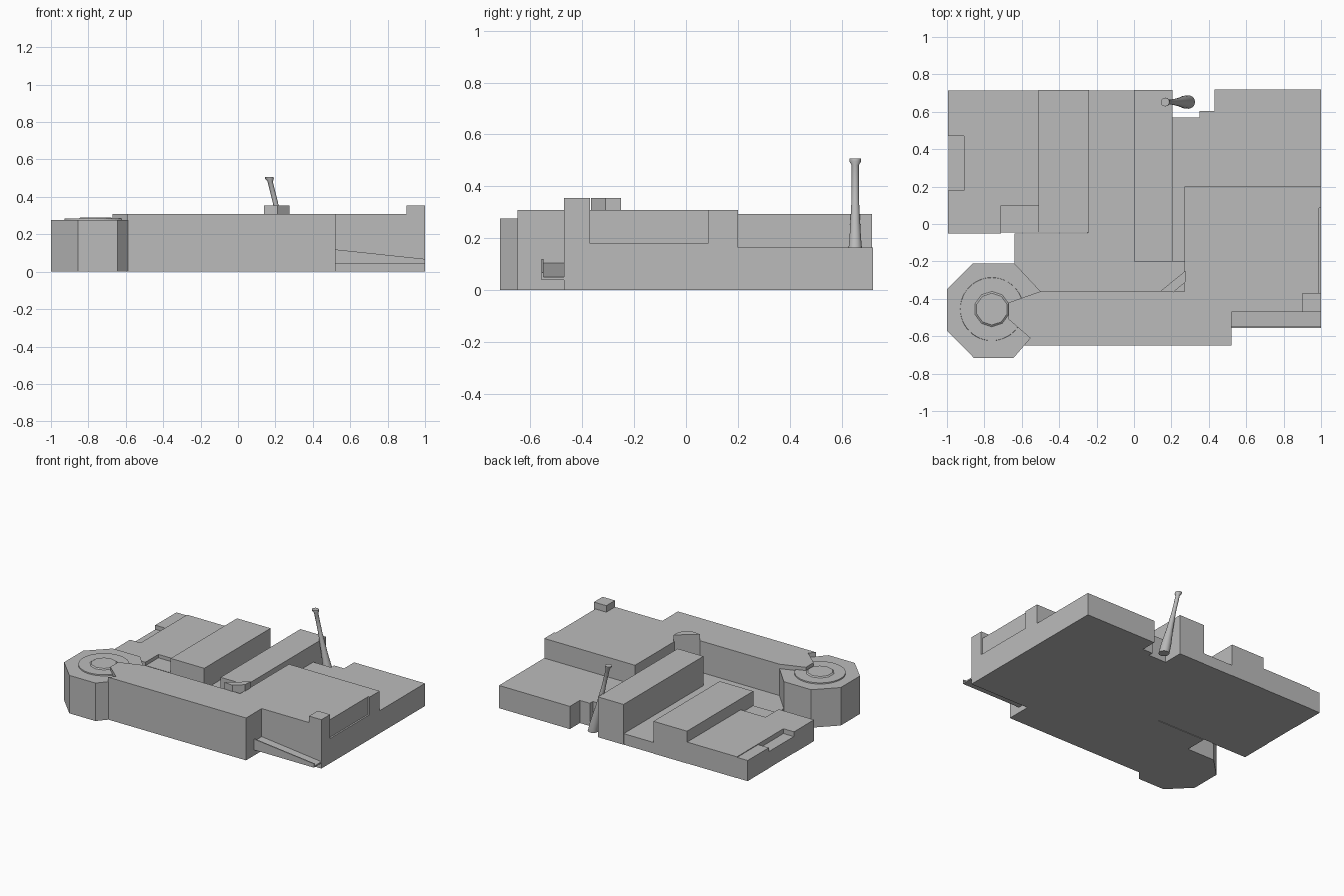
import bpy, bmesh, math
from mathutils import Vector

cube = bpy.data.objects.get("Cube")
if cube:
    bpy.data.objects.remove(cube, do_unlink=True)

grey = bpy.data.materials.new("plain grey")
grey.use_nodes = True
colour = (0.5, 0.5, 0.5, 1)
grey.diffuse_color = colour
grey.node_tree.nodes["Principled BSDF"].inputs["Base Color"].default_value = colour


def finish(name, bm):
    bmesh.ops.recalc_face_normals(bm, faces=bm.faces)
    mesh = bpy.data.meshes.new(name)
    bm.to_mesh(mesh)
    bm.free()
    mesh.materials.append(grey)
    obj = bpy.data.objects.new(name, mesh)
    bpy.context.collection.objects.link(obj)
    return obj


def prism(name, outline, z0, z1):
    """Extrude a plan outline upward from z0 to z1."""
    bm = bmesh.new()
    face = bm.faces.new([bm.verts.new((x, y, z0)) for x, y in outline])
    ext = bmesh.ops.extrude_face_region(bm, geom=[face])
    verts = [g for g in ext["geom"] if isinstance(g, bmesh.types.BMVert)]
    bmesh.ops.translate(bm, verts=verts, vec=(0, 0, z1 - z0))
    return finish(name, bm)


def box(name, x0, x1, y0, y1, z0, z1):
    return prism(name, [(x0, y0), (x1, y0), (x1, y1), (x0, y1)], z0, z1)


def side_prism(name, profile, y0, y1):
    """Extrude an x-z profile along y."""
    bm = bmesh.new()
    face = bm.faces.new([bm.verts.new((x, y0, z)) for x, z in profile])
    ext = bmesh.ops.extrude_face_region(bm, geom=[face])
    verts = [g for g in ext["geom"] if isinstance(g, bmesh.types.BMVert)]
    bmesh.ops.translate(bm, verts=verts, vec=(0, y1 - y0, 0))
    return finish(name, bm)


def cone(name, centre, r0, r1, z0, z1, sides):
    bm = bmesh.new()
    bmesh.ops.create_cone(bm, cap_ends=True, segments=sides, radius1=r0, radius2=r1, depth=z1 - z0)
    bmesh.ops.translate(bm, verts=bm.verts, vec=(*centre, (z0 + z1) / 2))
    return finish(name, bm)


# Front wing joined to the tall east building
main = prism("front_and_east_building", [
    (-0.59, -0.65), (0.52, -0.65), (0.52, -0.47), (1, -0.47), (1, 0.2), (0.27, 0.2),
    (0.27, -0.36), (-0.5, -0.36), (-0.67, -0.42), (-0.67, -0.51), (-0.555, -0.61)], 0, 0.308)

# Shallow recess in the east wall
cutter = box("recess_cutter", 0.988, 1.1, -0.37, 0.085, 0.18, 0.4)
cutter.hide_render = True
cutter.hide_viewport = True
cut = main.modifiers.new("recess", "BOOLEAN")
cut.operation = "DIFFERENCE"
cut.solver = "EXACT"
cut.object = cutter

# Rooftop boxes
box("corner_roof_box", 0.9, 1, -0.47, -0.37, 0.3, 0.355)
prism("courtyard_corner_tower", [(0.14, -0.36), (0.21, -0.365), (0.275, -0.31), (0.275, -0.25)], 0, 0.355)

# Low rear building with stepped back edge
prism("low_rear_building", [
    (0.2, -0.2), (0.28, -0.2), (0.28, 0.19), (1, 0.19), (1, 0.72), (0.43, 0.72),
    (0.43, 0.605), (0.35, 0.605), (0.35, 0.57), (0.2, 0.57)], 0, 0.165)

# Courtyard floor and the long centre hall
prism("courtyard_floor", [
    (-0.64, -0.37), (0.28, -0.37), (0.28, -0.19), (0.01, -0.19),
    (0.01, 0.715), (-0.25, 0.715), (-0.25, -0.05), (-0.64, -0.05)], 0, 0.08)
box("centre_hall", 0, 0.207, -0.2, 0.717, 0, 0.293)

# West wing with terraces
box("west_hall", -0.51, -0.24, -0.045, 0.717, 0, 0.235)
box("west_terrace", -0.91, -0.5, 0.1, 0.715, 0, 0.155)
box("west_edge_back", -0.995, -0.9, 0.47, 0.713, 0, 0.15)
box("west_edge_dip", -0.993, -0.9, 0.17, 0.48, 0, 0.12)
box("west_corner_terrace", -0.995, -0.71, -0.05, 0.18, 0, 0.155)
box("west_inner_terrace", -0.72, -0.5, -0.045, 0.105, 0, 0.13)

# Eight sided round house with roof disc
prism("octagon_house", [
    (-1, -0.35), (-0.86, -0.21), (-0.64, -0.21), (-0.5, -0.36), (-0.5, -0.55),
    (-0.645, -0.717), (-0.855, -0.717), (-1, -0.57)], 0, 0.276)
hub = (-0.76, -0.455)
cone("roof_disc", hub, 0.17, 0.168, 0.27, 0.284, 48)
cone("roof_skylight", hub, 0.1, 0.085, 0.28, 0.291, 10)

# Entrance ramp with sloping parapet
side_prism("ramp_floor", [(0.51, 0.04), (1, 0.04), (1, 0.05), (0.51, 0.105)], -0.55, -0.46)
side_prism("ramp_parapet", [(0.51, 0.04), (1, 0.04), (1, 0.068), (0.51, 0.12)], -0.557, -0.549)

# Leaning chimney with flared mouth
bm = bmesh.new()
base, tip = Vector((0.29, 0.652, 0)), Vector((0.166, 0.652, 0.507))
rings = []
for t, r in [(0, 0.036), (0.15, 0.034), (0.4, 0.022), (0.7, 0.014), (0.95, 0.014), (0.98, 0.023), (1, 0.023)]:
    c = base.lerp(tip, t)
    angles = [math.tau * i / 20 for i in range(20)]
    rings.append([bm.verts.new(c + Vector((r * math.cos(a), r * math.sin(a), 0))) for a in angles])
for low, high in zip(rings, rings[1:]):
    for i in range(20):
        j = (i + 1) % 20
        bm.faces.new((low[i], low[j], high[j], high[i]))
bm.faces.new(rings[0])
bm.faces.new(rings[-1])
chimney = finish("leaning_chimney", bm)
bpy.ops.object.select_all(action="DESELECT")
chimney.select_set(True)
bpy.context.view_layer.objects.active = chimney
bpy.ops.object.shade_smooth_by_angle(angle=math.radians(35))
